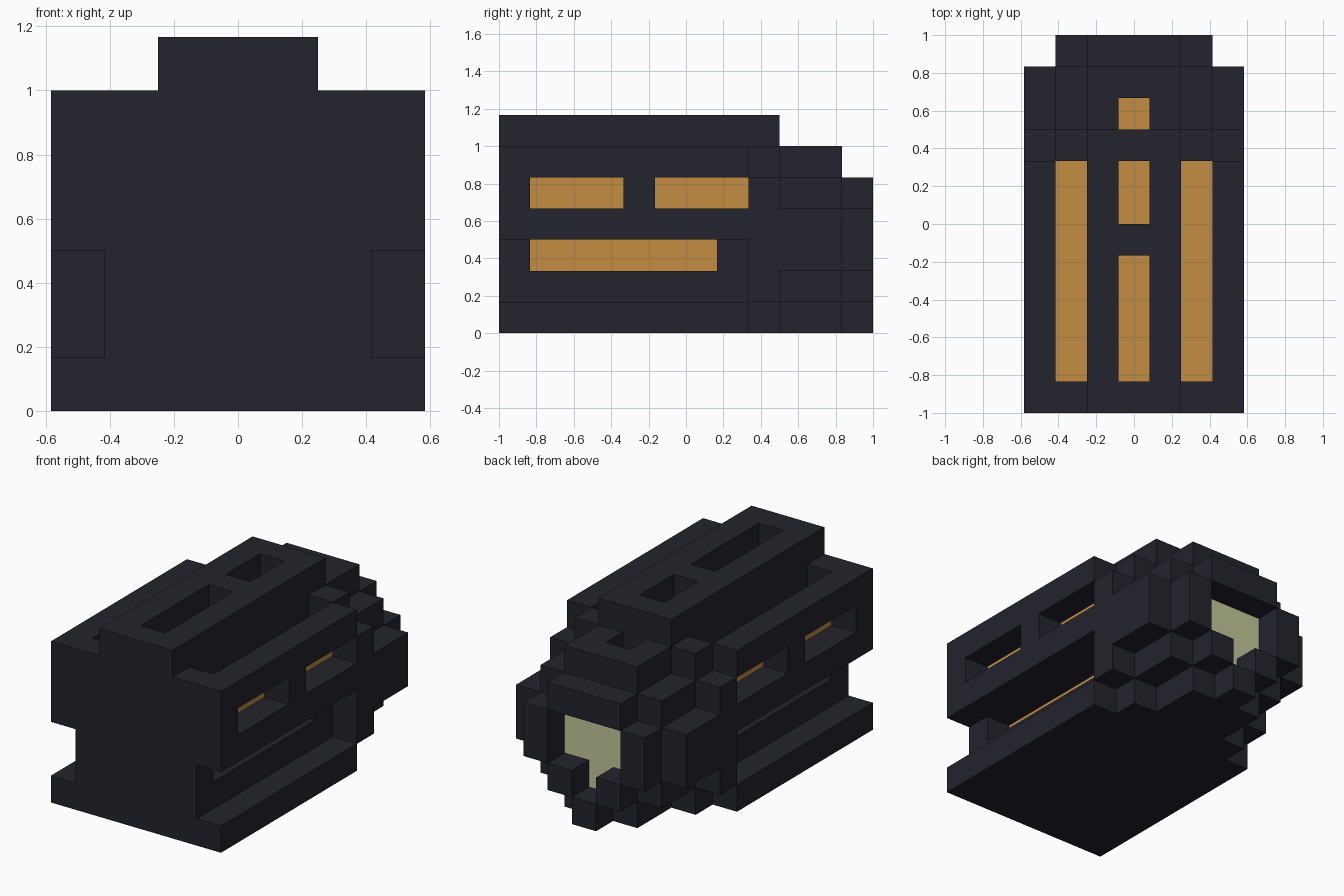
import bpy, bmesh
from mathutils import Vector

if "Cube" in bpy.data.objects:
    bpy.data.objects.remove(bpy.data.objects["Cube"], do_unlink=True)

U = 1 / 6          # edge length of one block
cells = {}         # (x, y, z) block -> part name


def material(name, rgb):
    m = bpy.data.materials.new(name)
    m.use_nodes = True
    m.diffuse_color = (*rgb, 1)
    bsdf = next(n for n in m.node_tree.nodes if n.type == 'BSDF_PRINCIPLED')
    bsdf.inputs["Base Color"].default_value = (*rgb, 1)
    bsdf.inputs["Roughness"].default_value = 0.8
    return m


dark = material("dark_slate", (0.0168, 0.0168, 0.0262))
amber = material("amber", (0.546, 0.266, 0.0545))
pale = material("pale_yellow", (0.546, 0.565, 0.328))


def section(part, ys, half_widths):
    """Stepped cross-section, one half width per layer, run along y."""
    for y in ys:
        for z, w in enumerate(half_widths):
            for x in range(-w, w + 1):
                cells[x, y, z] = part


def slot(xs, ys, z, inward):
    """One-block-deep slot whose floor is a glowing panel."""
    for x in xs:
        for y in ys:
            cells.pop((x, y, z), None)
            cells[x + inward[0], y, z + inward[1]] = "glow_panels"


# Main body, then the stepped taper towards the back
section("hull", range(0, 8), [3, 2, 2, 3, 3, 3, 1])
section("collar", range(8, 9), [2, 3, 3, 3, 3, 2, 1])
section("barrel", range(9, 11), [1, 2, 3, 3, 2, 1])
section("muzzle", range(11, 12), [0, 1, 2, 2, 1])

# Slots along the ridge and the step behind it
down = (0, -1)
slot([0], range(1, 5), 6, down)
slot([0], range(6, 8), 6, down)
slot([0], [9], 5, down)

# Slots mirrored on both sides: shoulder, upper pair, groove
for s in (-1, 1):
    slot([2 * s], range(1, 8), 5, down)
    slot([3 * s], range(1, 4), 4, (-s, 0))
    slot([3 * s], range(5, 8), 4, (-s, 0))
    slot([2 * s], range(1, 7), 2, (-s, 0))

# Opening in the muzzle with the lamp at its bottom
for x, z in [(0, 1)] + [(x, z) for x in (-1, 0, 1) for z in (2, 3)]:
    del cells[x, 11, z]
    cells[x, 10, z] = "rear_lamp"


def build(part, mat):
    """Make the outer faces of a part; faces against other blocks are left out."""
    bm = bmesh.new()
    for c, owner in cells.items():
        if owner != part:
            continue
        centre = Vector((c[0] * U, -1 + (c[1] + 0.5) * U, (c[2] + 0.5) * U))
        for axis in range(3):
            for sign in (-1, 1):
                n = [0, 0, 0]
                n[axis] = sign
                if (c[0] + n[0], c[1] + n[1], c[2] + n[2]) in cells:
                    continue
                a, b = Vector(), Vector()
                a[(axis + 1) % 3] = U / 2
                b[(axis + 2) % 3] = U / 2 * sign
                mid = centre + Vector(n) * U / 2
                bm.faces.new([bm.verts.new(mid + a * i + b * j)
                              for i, j in ((-1, -1), (1, -1), (1, 1), (-1, 1))])
    bmesh.ops.remove_doubles(bm, verts=bm.verts, dist=1e-4)
    mesh = bpy.data.meshes.new(part)
    bm.to_mesh(mesh)
    bm.free()
    mesh.materials.append(mat)
    bpy.context.scene.collection.objects.link(bpy.data.objects.new(part, mesh))


for part in ("hull", "collar", "barrel", "muzzle"):
    build(part, dark)
build("glow_panels", amber)
build("rear_lamp", pale)
